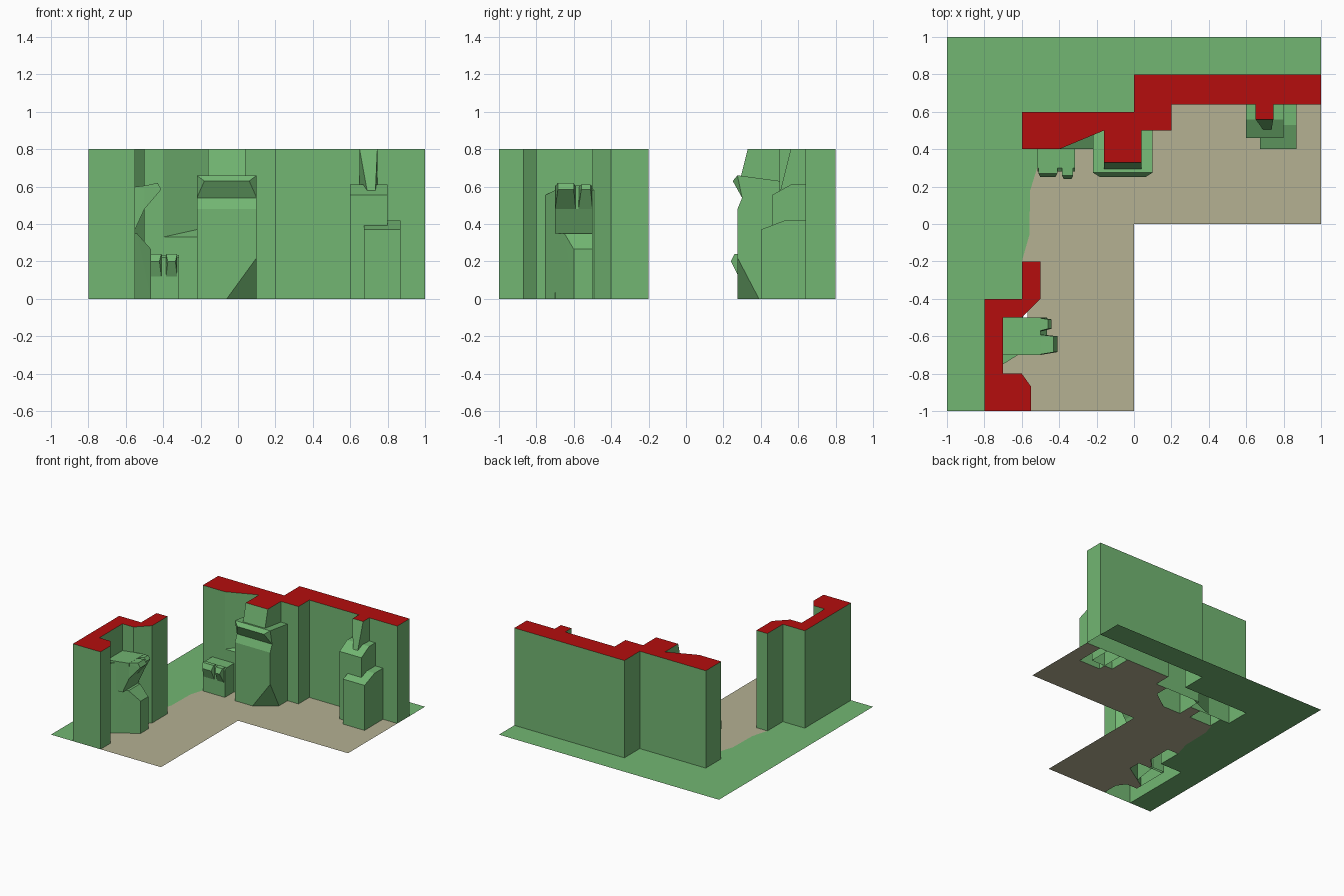
import bpy
import bmesh

cube = bpy.data.objects.get("Cube")
if cube:
    bpy.data.objects.remove(cube, do_unlink=True)

TOP = 0.8  # height of the cliffs


def material(name, rgb):
    m = bpy.data.materials.new(name)
    m.use_nodes = True
    color = (*rgb, 1)
    m.diffuse_color = color
    m.node_tree.nodes["Principled BSDF"].inputs["Base Color"].default_value = color
    return m


green = material("grass_green", (0.17, 0.47, 0.17))
red = material("cut_red", (0.46, 0.004, 0.004))
tan = material("path_tan", (0.46, 0.44, 0.29))


def finish(name, bm, mats):
    me = bpy.data.meshes.new(name)
    bm.to_mesh(me)
    bm.free()
    for m in mats:
        me.materials.append(m)
    ob = bpy.data.objects.new(name, me)
    bpy.context.collection.objects.link(ob)


def finish_solid(name, bm):
    """Orient faces, open the underside and colour the cut top red."""
    bmesh.ops.recalc_face_normals(bm, faces=bm.faces[:])
    under = [f for f in bm.faces if all(v.co.z < 0.001 for v in f.verts)]
    bmesh.ops.delete(bm, geom=under, context='FACES_ONLY')
    for f in bm.faces:
        f.material_index = int(all(v.co.z > TOP - 0.001 for v in f.verts))
    finish(name, bm, [green, red])


def prism(name, outline, height=TOP):
    bm = bmesh.new()
    base = bm.faces.new([bm.verts.new((x, y, 0)) for x, y in outline])
    ext = bmesh.ops.extrude_face_region(bm, geom=[base], use_keep_orig=True)
    for v in ext["geom"]:
        if isinstance(v, bmesh.types.BMVert):
            v.co.z = height
    finish_solid(name, bm)


def hull(name, points):
    bm = bmesh.new()
    for p in points:
        bm.verts.new(p)
    bmesh.ops.convex_hull(bm, input=bm.verts[:])
    loose = [v for v in bm.verts if not v.link_faces]
    bmesh.ops.delete(bm, geom=loose, context='VERTS')
    bmesh.ops.dissolve_limit(bm, angle_limit=0.01, verts=bm.verts[:], edges=bm.edges[:])
    finish_solid(name, bm)


def along_x(x0, x1, profile):
    """Points of a (y, z) profile swept from x0 to x1."""
    return [(x, y, z) for x in (x0, x1) for y, z in profile]


def along_y(y0, y1, profile):
    """Points of an (x, z) profile swept from y0 to y1."""
    return [(x, y, z) for y in (y0, y1) for x, z in profile]


def ground(name, outline, mat):
    bm = bmesh.new()
    f = bm.faces.new([bm.verts.new((x, y, 0)) for x, y in outline])
    f.normal_update()
    if f.normal.z < 0:
        f.normal_flip()
    finish(name, bm, [mat])


# Ground: grass outside the cliffs, path inside, sharing a wavering border
border = [(-.6, -.2), (-.56, -.06), (-.555, .18), (-.515, .31)]
ground("grass", [(-1, -1), (-.8, -1), (-.8, -.4), (-.6, -.4)] + border +
       [(-.515, .4), (-.6, .4), (-.6, .6), (0, .6), (0, .8), (1, .8), (1, 1), (-1, 1)], green)
ground("path", [(0, 0), (1, 0), (1, .64), (.87, .64), (.87, .4), (.675, .4), (.675, .46),
                (.6, .46), (.6, .64), (.2, .64), (.2, .5), (.1, .5), (.1, .39), (-.06, .275),
                (-.22, .275), (-.22, .4), (-.315, .4), (-.315, .28), (-.515, .28)] +
       border[::-1] +
       [(-.5, -.2), (-.5, -.4), (-.57, -.47), (-.57, -.5), (-.465, -.5), (-.465, -.6),
        (-.7, -.75), (-.7, -.8), (-.6, -.8), (-.55, -.87), (-.55, -1), (0, -1)], tan)

# Cliff walls
prism("back_cliff", [(-.6, .6), (0, .6), (0, .8), (1, .8), (1, .64), (.2, .64), (.2, .5),
                     (-.16, .5), (-.4, .4), (-.6, .4)])
prism("left_cliff", [(-.8, -1), (-.55, -1), (-.55, -.87), (-.6, -.8), (-.7, -.8), (-.7, -.5),
                     (-.6, -.5), (-.5, -.4), (-.5, -.2), (-.6, -.2), (-.6, -.4), (-.8, -.4)])
hull("cliff_ledge", [(x, y, z) for x, y, h in ((-.4, .4, .33), (-.22, .4, .33), (-.22, .475, .37))
                     for z in (0, h)])

# Middle rock: base with a cut corner, overhanging head, neck up to the cliff top
hull("middle_rock_base", along_x(-.22, .1, [(.275, .48), (.3, .54), (.5, .54), (.5, 0)]) +
     [(-.22, .275, 0), (-.06, .275, 0), (.1, .39, 0), (.1, .275, .22)])
hull("middle_rock_head", along_x(-.22, .1, [(.3, .54), (.275, .66), (.5, .63), (.5, .54)]) +
     [(-.18, .25, .63), (.06, .25, .63)])
hull("middle_rock_neck", along_x(-.16, .04, [(.29, .64), (.33, TOP), (.5, TOP), (.5, .62)]))

# Right rocks: two stepped blocks and a tapering spur
hull("right_rock_tall", along_x(.6, .8, [(.46, 0), (.46, .555), (.56, .61), (.64, .61), (.64, 0)]))
hull("right_rock_short", along_x(.675, .87, [(.4, 0), (.4, .37), (.53, .42), (.64, .42), (.64, 0)]))
hull("right_rock_spur", along_x(.65, .745, [(.56, TOP), (.64, TOP), (.64, .58)]) +
     [(.69, .505, .58), (.735, .505, .58)])

# Small rock with two lips
hull("small_rock", along_x(-.515, -.315, [(.28, 0), (.28, .22), (.3, .235), (.4, .235), (.4, 0)]))
for side, x0, x1, tip in (("left", -.51, -.41, .25), ("right", -.385, -.325, .24)):
    hull("small_rock_lip_" + side,
         along_x(x0, x1, [(.28, .12), (.3, .12), (.3, .24), (tip + .02, .24)]) +
         [(x0 + .01, tip, .2), (x1 - .01, tip, .2)])

# Left rock: column, sloping foot and two overhanging lips
hull("left_rock_column", [(x, y, z) for x, y, h in
                          ((-.7, -.75, .555), (-.62, -.7, .58), (-.6, -.5, .59),
                           (-.59, -.48, .58), (-.7, -.48, .57)) for z in (0, h)])
hull("left_rock_foot", [(-.465, y, z) for y in (-.6, -.5) for z in (0, .265)] +
     [(-.54, -.65, .35), (-.54, -.5, .35), (-.7, -.75, .35), (-.7, -.5, .35),
      (-.7, -.75, 0), (-.7, -.5, 0)])
hull("left_rock_brow", along_y(-.7, -.5, [(-.7, .35), (-.56, .35), (-.5, .48), (-.5, .605), (-.7, .58)]))
for side, y0, y1, tip, top in (("front", -.7, -.59, -.41, .62), ("back", -.575, -.5, -.44, .61)):
    hull("left_rock_lip_" + side,
         along_y(y0, y1, [(-.52, .46), (-.5, .48), (-.52, .6)]) +
         along_y(y0 + .015, y1 - .01, [(tip, .585), (tip - .02, top)]))
